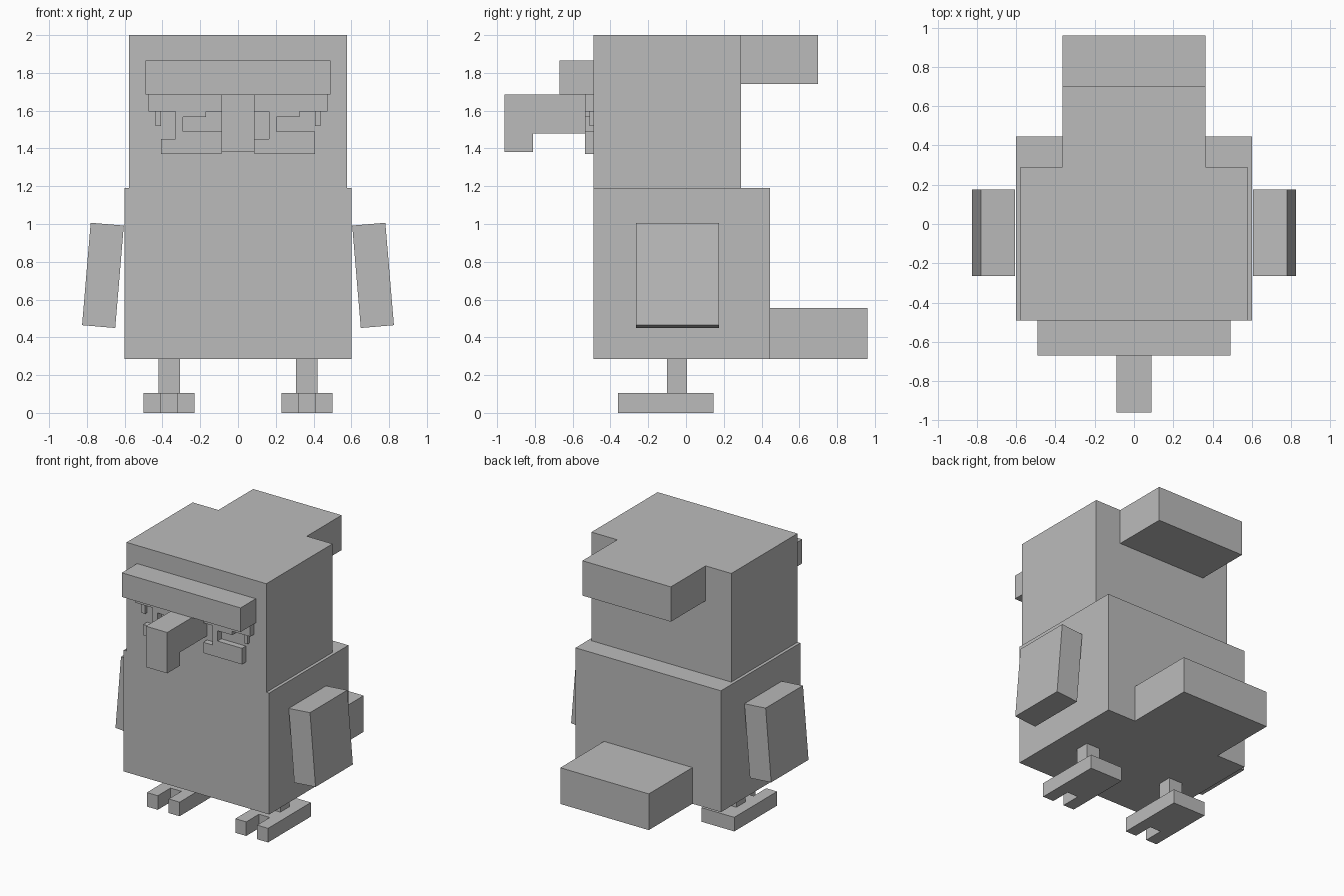
import bpy
import bmesh
from math import radians
from mathutils import Vector

old = bpy.data.objects.get("Cube")
if old:
    bpy.data.objects.remove(old)

grey = bpy.data.materials.new("plain grey")
grey.use_nodes = True
colour = (0.5, 0.5, 0.5, 1)
grey.diffuse_color = colour
grey.node_tree.nodes["Principled BSDF"].inputs["Base Color"].default_value = colour


def finish(name, bm):
    bmesh.ops.recalc_face_normals(bm, faces=bm.faces)
    mesh = bpy.data.meshes.new(name)
    bm.to_mesh(mesh)
    bm.free()
    mesh.materials.append(grey)
    ob = bpy.data.objects.new(name, mesh)
    bpy.context.collection.objects.link(ob)
    return ob


def box(name, x, y, z):
    """Box from three (low, high) ranges, with its origin at its centre."""
    bm = bmesh.new()
    bmesh.ops.create_cube(bm, size=1)
    bmesh.ops.scale(bm, vec=[b - a for a, b in (x, y, z)], verts=bm.verts)
    ob = finish(name, bm)
    ob.location = [(a + b) / 2 for a, b in (x, y, z)]
    return ob


def prism(name, axis, outline, low, high):
    """Extrude a flat outline along the given axis."""
    def place(p):
        v = list(p)
        v.insert(axis, low)
        return v
    bm = bmesh.new()
    face = bm.faces.new([bm.verts.new(place(p)) for p in outline])
    new = bmesh.ops.extrude_face_region(bm, geom=[face])["geom"]
    move = Vector((0, 0, 0))
    move[axis] = high - low
    bmesh.ops.translate(bm, vec=move, verts=[v for v in new if isinstance(v, bmesh.types.BMVert)])
    return finish(name, bm)


FACE = -0.49

# Body, head, crest and tail
box("body", (-0.6, 0.6), (FACE, 0.445), (0.285, 1.19))
box("head", (-0.577, 0.577), (FACE, 0.29), (1.19, 2))
box("crest", (-0.365, 0.365), (0.29, 0.70), (1.74, 2))
box("tail", (-0.365, 0.365), (0.445, 0.96), (0.285, 0.555))

# Brow and hooked beak
box("brow", (-0.49, 0.49), (-0.67, FACE), (1.685, 1.865))
prism("beak", 0, [(FACE, 1.685), (-0.96, 1.685), (-0.96, 1.38), (-0.81, 1.38),
                  (-0.81, 1.48), (FACE, 1.48)], -0.088, 0.088)

for side, label in ((1, "left"), (-1, "right")):
    def span(a, b):
        return tuple(sorted((side * a, side * b)))

    # Wing hanging slightly outward
    wing = box(label + "_wing", span(0.627, 0.803), (-0.265, 0.175), (0.456, 1.0))
    wing.rotation_euler.y = radians(-4.8 * side)

    # Leg and two-toed foot
    box(label + "_leg", span(0.307, 0.42), (-0.1, 0.005), (0.105, 0.285))
    foot = [(0.23, 0.145), (0.5, 0.145), (0.5, -0.36), (0.41, -0.36),
            (0.41, -0.21), (0.32, -0.21), (0.32, -0.36), (0.23, -0.36)]
    prism(label + "_foot", 2, [(side * x, y) for x, y in foot], 0, 0.105)

    # Eyelids and outer corner of the eye
    box(label + "_upper_lid", span(0.088, 0.475), (-0.535, FACE), (1.595, 1.685))
    box(label + "_lower_lid", span(0.088, 0.408), (-0.535, FACE), (1.37, 1.45))
    box(label + "_eye_corner", span(0.408, 0.438), (-0.512, FACE), (1.52, 1.595))

    # Bracket-shaped pupil, facing the same way in both eyes
    start = 0.165 if side > 0 else -0.33
    end = 0.408 if side > 0 else -0.088
    pupil = [(start, 1.45), (end, 1.45), (end, 1.49), (start + 0.04, 1.49),
             (start + 0.04, 1.567), (start + 0.16, 1.567),
             (start + 0.16, 1.595), (start, 1.595)]
    prism(label + "_pupil", 1, pupil, -0.535, FACE)
